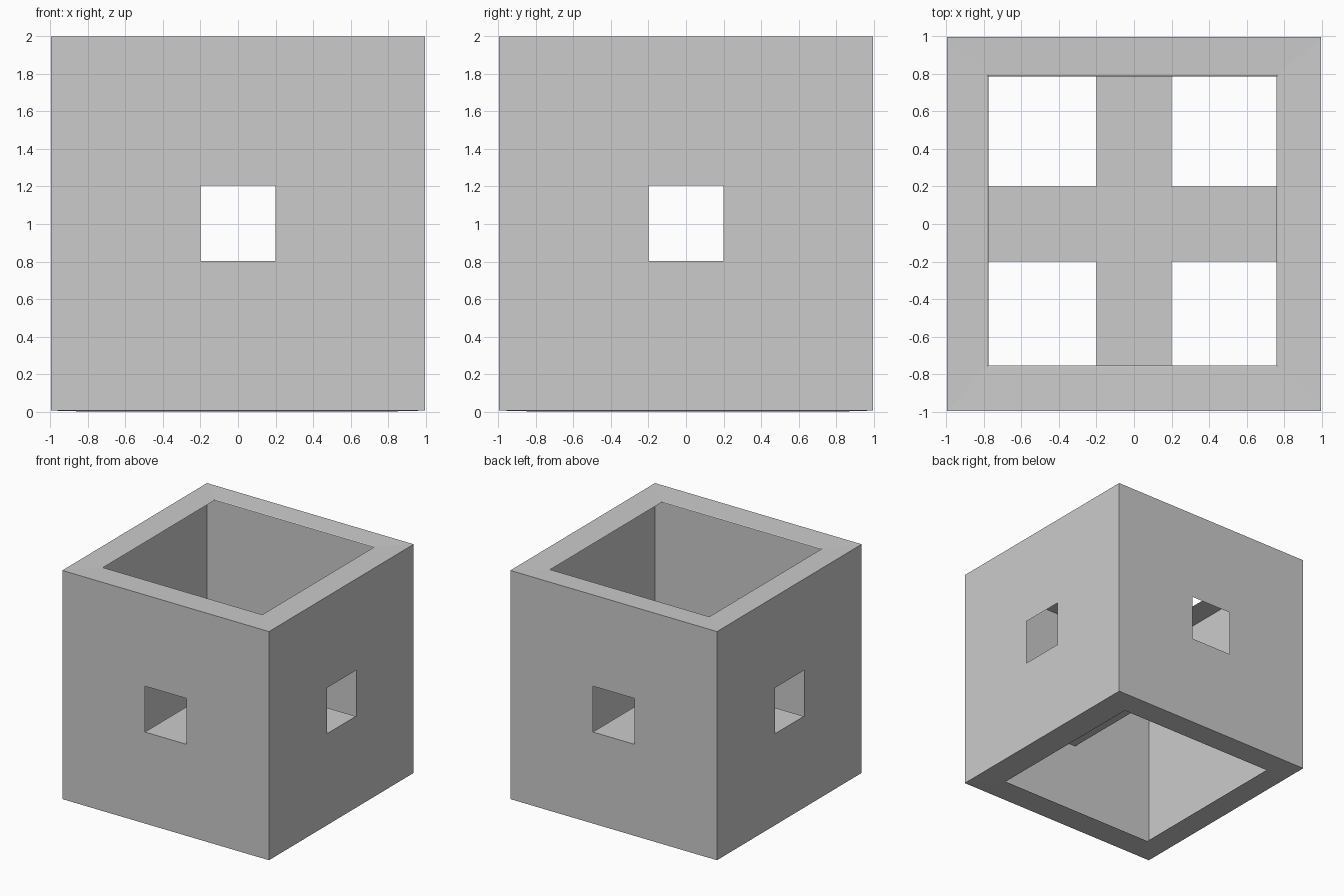
import bpy, bmesh
from mathutils import Vector

if "Cube" in bpy.data.objects:
    bpy.data.objects.remove(bpy.data.objects["Cube"])

H = 0.2                                   # half width of windows and floor strips
E = 0.997                                 # half width of the box
Z0, Z1 = 0.006, 2.0                       # bottom and top of the outer walls
W0, W1 = 0.804, 1.204                     # sill and head of the windows
OUT = (-E, E, -E, E)                      # footprint: x0, x1, y0, y1
OPEN = (-0.776, 0.760, -0.753, 0.787)     # opening in the top and bottom
LIP = (-0.784, 0.768, -0.760, 0.795)      # start of the shallow lip at the top


def ring(r, z):
    x0, x1, y0, y1 = r
    return [Vector(p) for p in ((x0, y0, z), (x1, y0, z), (x1, y1, z), (x0, y1, z))]


def face(bm, pts):
    bm.faces.new([bm.verts.new(p) for p in pts])


def bridge(bm, a, b):
    """Join two four-point loops with four quads."""
    for i in range(4):
        j = (i + 1) % 4
        face(bm, (a[i], a[j], b[j], b[i]))


def window(side):
    """Square window in the middle of wall number 'side'."""
    d = (-E, E, E, -E)[side]
    s = -1 if side in (2, 3) else 1
    pts = [(-H * s, W0), (H * s, W0), (H * s, W1), (-H * s, W1)]
    return [Vector((u, d, z)) if side in (0, 2) else Vector((d, u, z)) for u, z in pts]


def finish(bm, name):
    bmesh.ops.remove_doubles(bm, verts=bm.verts, dist=1e-4)
    bmesh.ops.recalc_face_normals(bm, faces=bm.faces)
    me = bpy.data.meshes.new(name)
    bm.to_mesh(me)
    bm.free()
    bpy.context.collection.objects.link(bpy.data.objects.new(name, me))


# thin-walled box: four walls with windows, framed top and bottom
bm = bmesh.new()
lo, hi, lip = ring(OUT, Z0), ring(OUT, Z1), ring(LIP, 1.995)
for s in range(4):
    t = (s + 1) % 4
    bridge(bm, [lo[s], lo[t], hi[t], hi[s]], window(s))
bridge(bm, hi, lip)
bridge(bm, lip, ring(OPEN, 1.99))
bridge(bm, ring(OPEN, 0.0), lo)
finish(bm, "open_box")

# cross-shaped floor linking the four window sills
bm = bmesh.new()
face(bm, ring((-H, H, -H, H), W0))
for r in ((-E, -H, -H, H), (H, E, -H, H), (-H, H, -E, -H), (-H, H, H, E)):
    face(bm, ring(r, W0))
finish(bm, "cross_floor")
